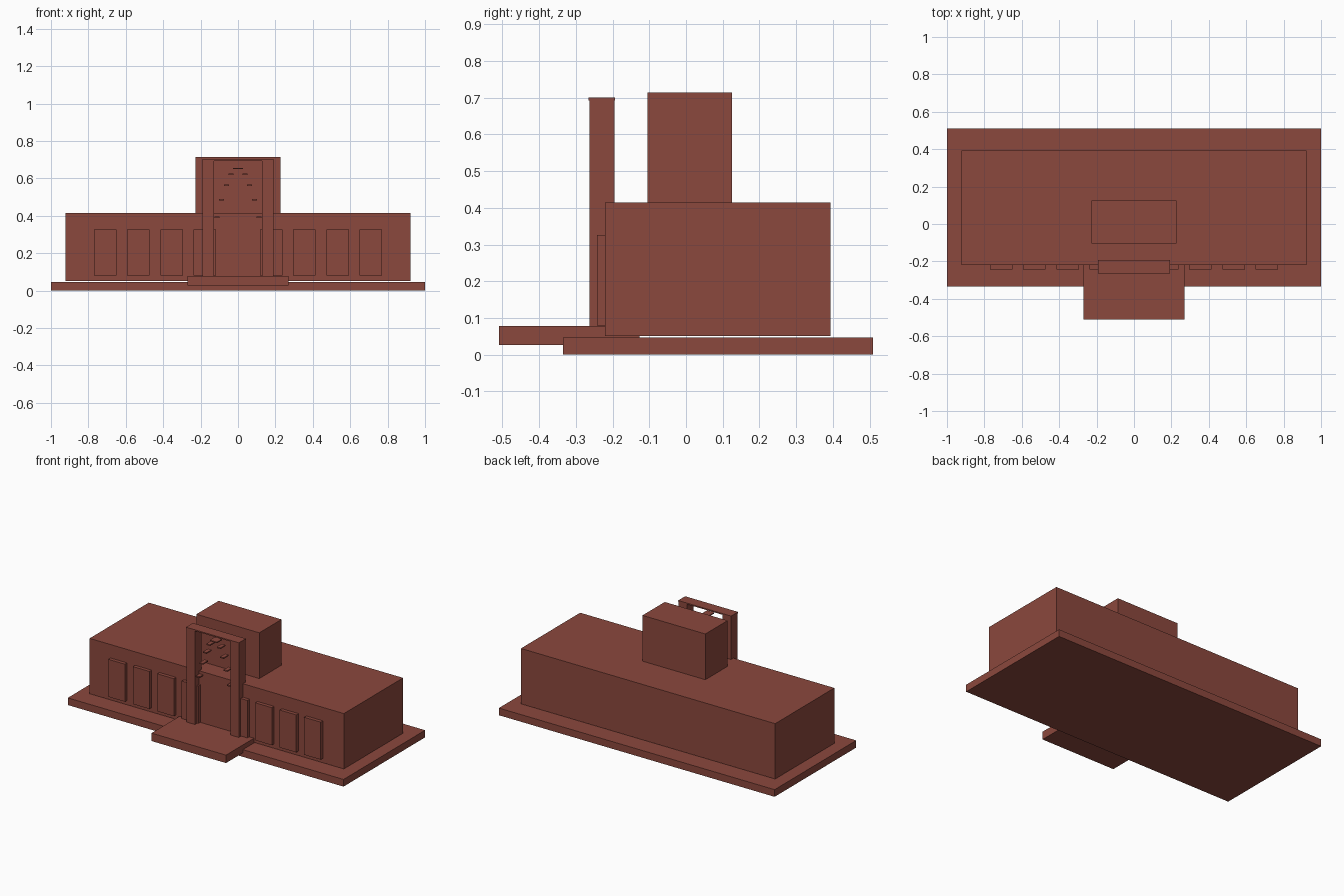
import bpy

cube = bpy.data.objects.get("Cube")
if cube:
    bpy.data.objects.remove(cube, do_unlink=True)

brick = bpy.data.materials.new("brick red")
brick.use_nodes = True
colour = (0.26, 0.065, 0.047, 1)
brick.diffuse_color = colour
brick.node_tree.nodes["Principled BSDF"].inputs["Base Color"].default_value = colour


def box(name, x, y, z):
    """Axis-aligned block given its (min, max) range on each axis."""
    ranges = (x, y, z)
    bpy.ops.mesh.primitive_cube_add(size=1, location=[(a + b) / 2 for a, b in ranges])
    ob = bpy.context.object
    ob.name = ob.data.name = name
    ob.scale = [b - a for a, b in ranges]
    bpy.ops.object.transform_apply(location=False, rotation=False, scale=True)
    ob.data.materials.append(brick)
    return ob


# Main masses
box("ground_slab", (-1, 1), (-0.335, 0.51), (0, 0.047))
box("main_hall", (-0.922, 0.922), (-0.22, 0.393), (0.051, 0.414))
box("roof_block", (-0.228, 0.228), (-0.105, 0.125), (0.41, 0.714))
box("entrance_platform", (-0.27, 0.27), (-0.51, -0.127), (0.026, 0.078))

# Tall entrance portal
portal_y = (-0.263, -0.195)
box("portal_lintel", (-0.192, 0.192), (-0.265, -0.193), (0.692, 0.7))
for side, s in (("left", 1), ("right", -1)):
    box(f"portal_pillar_{side}", sorted((s * 0.128, s * 0.19)), portal_y, (0.078, 0.695))

# Raised window panels, four on each side
for side, s in (("left", 1), ("right", -1)):
    for i in range(4):
        x = s * (0.178 + 0.1773 * i)
        box(f"window_{side}_{i + 1}", (x - 0.06, x + 0.06), (-0.243, -0.215), (0.08, 0.326))

# Small floating bars set in an arch inside the portal
bar_y = (-0.255, -0.203)
box("arch_bar_top", (-0.026, 0.026), bar_y, (0.649, 0.656))
for i, (x, z) in enumerate([(0.038, 0.621), (0.062, 0.563), (0.088, 0.485), (0.112, 0.392)]):
    for side, s in (("left", 1), ("right", -1)):
        box(f"arch_bar_{side}_{i + 1}", (s * x - 0.013, s * x + 0.013), bar_y, (z - 0.004, z + 0.004))
